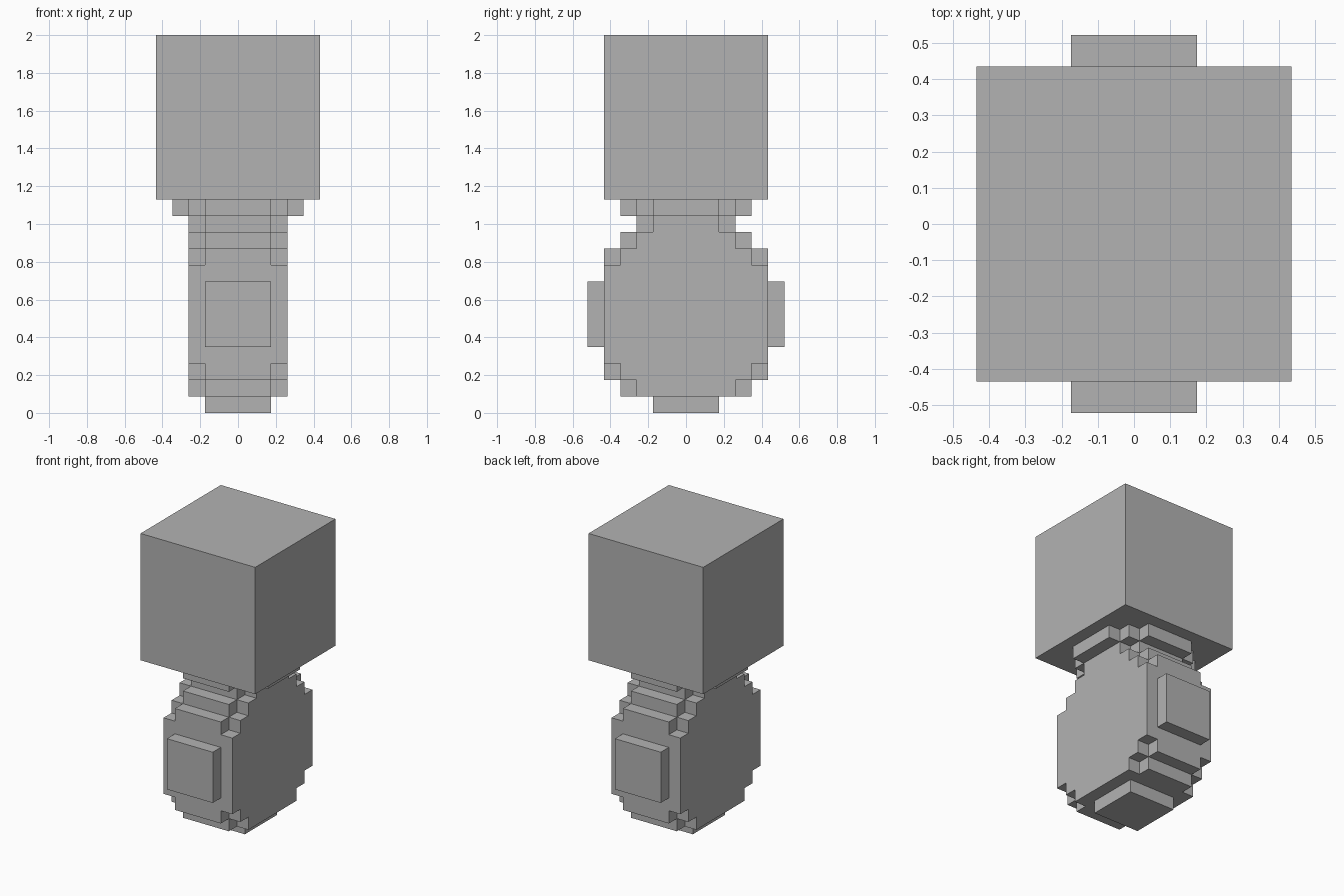
import bpy
import bmesh
from mathutils import Vector

cube = bpy.data.objects.get("Cube")
if cube:
    bpy.data.objects.remove(cube, do_unlink=True)

U = 2 / 23  # one block

# Single flat colour
grey = bpy.data.materials.new("plain grey")
grey.use_nodes = True
colour = (0.45, 0.45, 0.45, 1)
grey.diffuse_color = colour
grey.node_tree.nodes["Principled BSDF"].inputs["Base Color"].default_value = colour


def slab(name, half, place, start, end):
    """Mirror a half outline, place it in space and extrude from start to end (in blocks)."""
    outline = half + [(-a, b) for a, b in reversed(half)]
    bm = bmesh.new()
    verts = [bm.verts.new(Vector(place(a, b, start)) * U) for a, b in outline]
    face = bm.faces.new(verts)
    made = bmesh.ops.extrude_face_region(bm, geom=[face], use_keep_orig=True)["geom"]
    shift = Vector(place(0, 0, end - start)) * U
    bmesh.ops.translate(bm, vec=shift, verts=[v for v in made if isinstance(v, bmesh.types.BMVert)])
    bmesh.ops.recalc_face_normals(bm, faces=bm.faces[:])
    mesh = bpy.data.meshes.new(name)
    bm.to_mesh(mesh)
    bm.free()
    mesh.materials.append(grey)
    obj = bpy.data.objects.new(name, mesh)
    bpy.context.collection.objects.link(obj)
    return obj


def steps(levels):
    """Stepped half outline from (half width, bottom, top) levels."""
    return [p for w, low, high in levels for p in ((w, low), (w, high))]


def side(y, z, x):
    return (x, y, z)


def flat(x, y, z):
    return (x, y, z)


# Body: wide slab, joined with a narrower and larger slab that forms the rim, foot and pads
body = slab("body", steps([(3, 1, 2), (4, 2, 3), (5, 3, 9), (4, 9, 10),
                           (3, 10, 11), (2, 11, 12)]), side, -3, 3)
rim = slab("body_rim", steps([(2, 0, 1), (4, 1, 2), (5, 2, 4), (6, 4, 8), (5, 8, 10),
                              (4, 10, 11), (3, 11, 12)]), side, -2, 2)
union = body.modifiers.new("join rim", "BOOLEAN")
union.operation = "UNION"
union.solver = "EXACT"
union.object = rim
bpy.context.view_layer.objects.active = body
bpy.ops.object.modifier_apply(modifier=union.name)
bpy.data.objects.remove(rim, do_unlink=True)

# Collar: stepped round plate under the head
slab("collar", steps([(2, -4, -3), (3, -3, -2), (4, -2, 2), (3, 2, 3), (2, 3, 4)]), flat, 12, 13)

# Head: plain cube
slab("head", steps([(5, -5, 5)]), flat, 13, 23)
